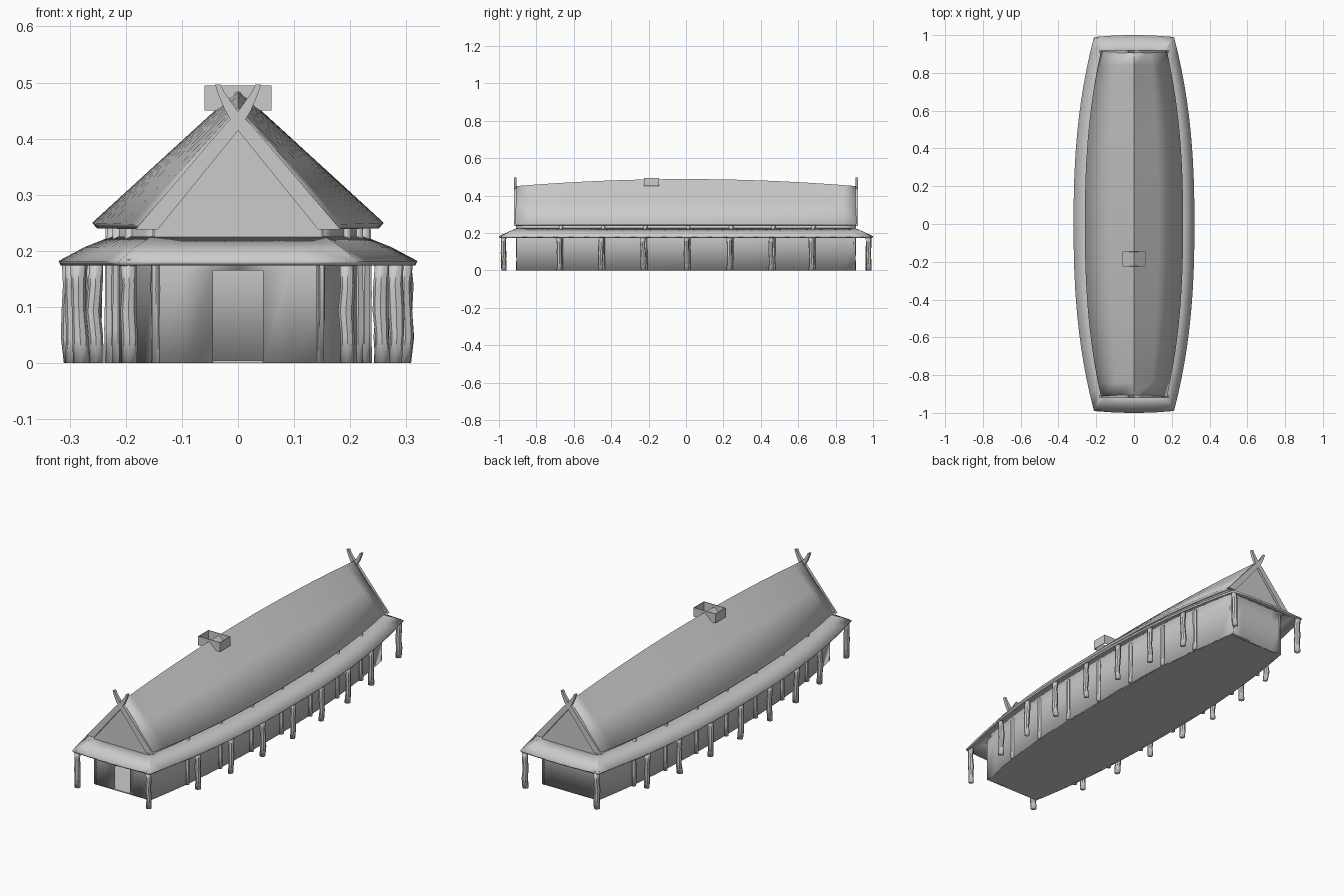
import bpy, bmesh, random
from mathutils import Vector

random.seed(4)
if "Cube" in bpy.data.objects:
    bpy.data.objects.remove(bpy.data.objects["Cube"])

grey = bpy.data.materials.new("weathered grey")
grey.use_nodes = True
COLOUR = (0.6, 0.6, 0.6, 1)
grey.diffuse_color = COLOUR
grey.node_tree.nodes["Principled BSDF"].inputs["Base Color"].default_value = COLOUR

STEPS = 24
POST_YS = [-0.975, -0.68, -0.455, -0.23, 0, 0.23, 0.455, 0.67, 0.975]


def bow(y, length, middle, end, power=2.4):
    """Boat-shaped plan: value falls from middle to end along y."""
    return middle + (end - middle) * abs(y / length) ** power


def stations(length):
    return [length * (2 * i / STEPS - 1) for i in range(STEPS + 1)]


def finish(name, bm, thickness=0, offset=-1, smooth=True):
    bmesh.ops.recalc_face_normals(bm, faces=bm.faces)
    mesh = bpy.data.meshes.new(name)
    bm.to_mesh(mesh)
    bm.free()
    mesh.materials.append(grey)
    ob = bpy.data.objects.new(name, mesh)
    bpy.context.collection.objects.link(ob)
    if thickness:
        mod = ob.modifiers.new("thickness", "SOLIDIFY")
        mod.thickness, mod.offset, mod.use_even_offset = thickness, offset, True
    if smooth:
        bpy.ops.object.select_all(action="DESELECT")
        ob.select_set(True)
        bpy.context.view_layer.objects.active = ob
        bpy.ops.object.shade_smooth_by_angle(angle=0.5)
    return ob


def sheet(name, rows, closed=False, skip=None, **options):
    """Skin between rows of points; skip(centre) leaves an opening."""
    bm = bmesh.new()
    grid = [[bm.verts.new(p) for p in row] for row in rows]
    count = len(rows[0])
    for a, b in zip(grid, grid[1:]):
        for i in range(count if closed else count - 1):
            j = (i + 1) % count
            quad = [a[i], a[j], b[j], b[i]]
            centre = sum((v.co for v in quad), Vector()) / 4
            if not (skip and skip(centre)):
                bm.faces.new(quad)
    return finish(name, bm, **options)


def slab(name, outline, direction):
    """Extrude a flat outline."""
    bm = bmesh.new()
    face = bm.faces.new([bm.verts.new(p) for p in outline])
    out = bmesh.ops.extrude_face_region(bm, geom=[face])["geom"]
    bmesh.ops.translate(bm, vec=direction,
                        verts=[v for v in out if isinstance(v, bmesh.types.BMVert)])
    return finish(name, bm, smooth=False)


def plan_loop(length, middle, end, z, extra=(), bulge=0):
    """Closed outline: up the left side, across the back, down, across the front."""
    side = [(bow(y, length, middle, end), y) for y in stations(length)]
    across = [end * f for f in (0.6, 0.294, 0, -0.294, -0.6)]
    ends = [(x, length + bulge * (1 - (x / end) ** 2)) for x in across]
    loop = side + ends + [(-x, -y) for x, y in side] + [(-x, -y) for x, y in ends]
    return [(x, y, z) for x, y in loop]


def post(name, x, y, top, radius, sides, wobble):
    """Slightly crooked pole."""
    rows = []
    for k in range(5):
        dx, dy = (random.uniform(-wobble, wobble) for _ in range(2))
        r = radius * random.uniform(0.88, 1.08)
        bm = bmesh.new()
        ring = bmesh.ops.create_circle(bm, segments=sides, radius=r)["verts"]
        rows.append([v.co + Vector((x + dx, y + dy, top * k / 4)) for v in ring])
        bm.free()
    ob = sheet(name, rows, closed=True)
    cap = bmesh.new()
    cap.from_mesh(ob.data)
    bmesh.ops.holes_fill(cap, edges=[e for e in cap.edges if e.is_boundary])
    cap.to_mesh(ob.data)
    cap.free()


# Walls with an open front doorway, and the floor
def in_doorway(c):
    return c.y < -0.89 and abs(c.x) < 0.045 and c.z < 0.165


sheet("walls", [plan_loop(0.905, 0.225, 0.153, z) for z in (0, 0.165, 0.24)],
      closed=True, skip=in_doorway, thickness=0.01)
slab("floor", plan_loop(0.905, 0.224, 0.152, 0), (0, 0, 0.005))

# Skirt roof sloping out all round
sheet("skirt_roof", [plan_loop(0.905, 0.225, 0.155, 0.226),
                     plan_loop(0.945, 0.273, 0.182, 0.207, bulge=0.004),
                     plan_loop(0.99, 0.32, 0.212, 0.182, bulge=0.01)],
      closed=True, thickness=0.009)

# Main roof with a bowed ridge
rows = []
for y in stations(0.915):
    half = bow(y, 0.915, 0.26, 0.175)
    ridge = bow(y, 0.915, 0.488, 0.45, 2)
    eave = bow(y, 0.915, 0.25, 0.247)
    rows.append([(half * t, y, ridge + (eave - ridge) * abs(t))
                 for t in (-1, -0.5, 0, 0.5, 1)])
sheet("main_roof", rows, thickness=0.013)

# Gable walls, and bargeboards crossing into curved horns
path = [(0.163, 0.238, 0.02), (0.01, 0.422, 0.016), (-0.012, 0.45, 0.011),
        (-0.024, 0.471, 0.008), (-0.031, 0.484, 0.006), (-0.036, 0.497, 0.005)]
for end, s in (("front", -1), ("back", 1)):
    y = s * 0.9
    slab(end + "_gable",
         [(-0.15, y, 0.22), (0.15, y, 0.22), (0.15, y, 0.245),
          (0, y, 0.43), (-0.15, y, 0.245)], (0, s * 0.008, 0))
    for side, m in (("left", 1), ("right", -1)):
        outline = [(m * (x + w), s * 0.905, z) for x, z, w in path]
        outline += [(m * (x - w), s * 0.905, z) for x, z, w in reversed(path)]
        slab(f"{end}_{side}_bargeboard", outline, (0, s * 0.015, 0))
        post(f"{end}_{side}_corner_post", m * 0.143, s * 0.896, 0.262, 0.012, 4, 0)

# Posts under the skirt roof, and wall posts reaching the main eave
for side, m in (("left", 1), ("right", -1)):
    for n, y in enumerate(POST_YS):
        x = m * (bow(y, 0.99, 0.32, 0.212) - 0.021)
        post(f"{side}_outer_post_{n}", x, y, 0.185, 0.0135, 8, 0.003)
        if abs(y) < 0.9:
            x = m * bow(y, 0.905, 0.228, 0.156)
            post(f"{side}_wall_post_{n}", x, y + 0.012, 0.25, 0.011, 6, 0.001)

# Open smoke vent on the ridge
vent = [[(x, -0.185 + y, z) for x, y in
         ((-0.06, -0.04), (0.06, -0.04), (0.06, 0.04), (-0.06, 0.04))]
        for z in (0.45, 0.495)]
sheet("smoke_vent", vent, closed=True, thickness=0.003, smooth=False)
